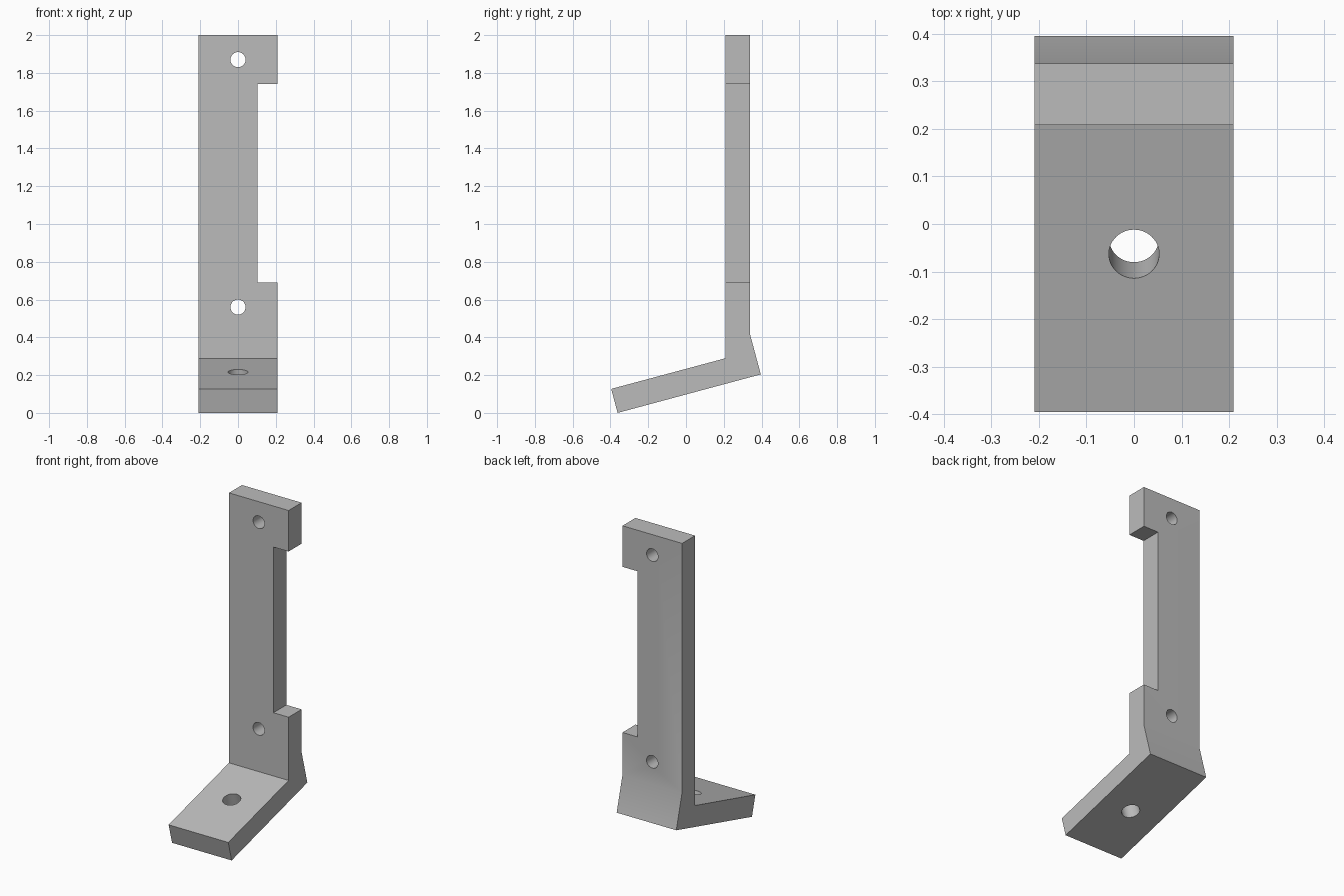
import bpy, bmesh, math
from mathutils import Vector

cube = bpy.data.objects.get("Cube")
if cube:
    bpy.data.objects.remove(cube, do_unlink=True)

WIDTH = 0.418
TILT = math.radians(15)

# Single grey finish
grey = bpy.data.materials.new("plain grey")
grey.use_nodes = True
colour = (0.5, 0.5, 0.5, 1)
grey.diffuse_color = colour
grey.node_tree.nodes["Principled BSDF"].inputs["Base Color"].default_value = colour

# Bracket body: bent side profile (y, z) extruded across the width
profile = [(-0.396, 0.127), (-0.362, 0), (0.396, 0.204), (0.338, 0.42),
           (0.338, 2), (0.208, 2), (0.208, 0.289)]
bm = bmesh.new()
face = bm.faces.new([bm.verts.new((-WIDTH / 2, y, z)) for y, z in profile])
extruded = bmesh.ops.extrude_face_region(bm, geom=[face])["geom"]
bmesh.ops.translate(bm, vec=(WIDTH, 0, 0),
                    verts=[v for v in extruded if isinstance(v, bmesh.types.BMVert)])
bmesh.ops.recalc_face_normals(bm, faces=bm.faces)
mesh = bpy.data.meshes.new("bracket")
bm.to_mesh(mesh)
bm.free()
bracket = bpy.data.objects.new("bracket", mesh)
bpy.context.collection.objects.link(bracket)
mesh.materials.append(grey)


def cut(cutter, name):
    """Subtract a helper object from the bracket and discard it."""
    cutter.name = name
    cutter.hide_render = True
    cutter.data.materials.append(grey)
    mod = bracket.modifiers.new(name, "BOOLEAN")
    mod.operation = "DIFFERENCE"
    mod.solver = "EXACT"
    mod.object = cutter
    bpy.context.view_layer.objects.active = bracket
    bpy.ops.object.modifier_apply(modifier=name)
    bpy.data.objects.remove(cutter, do_unlink=True)


def drill(name, centre, radius, angle):
    bpy.ops.mesh.primitive_cylinder_add(vertices=48, radius=radius, depth=0.4,
                                        location=centre, rotation=(angle, 0, 0))
    cut(bpy.context.object, name)


# Long notch in the left edge of the upright
low, high = Vector((0.103, 0, 0.69)), Vector((0.4, 0.6, 1.74))
bpy.ops.mesh.primitive_cube_add(size=1, location=(low + high) / 2)
bpy.context.object.scale = high - low
cut(bpy.context.object, "edge_notch")

# Screw holes in the upright, and a larger one square to the tilted foot
for name, z in (("lower_hole", 0.56), ("upper_hole", 1.87)):
    drill(name, (0, 0.273, z), 0.04, math.pi / 2)
drill("foot_hole", (0, -0.063, 0.216), 0.053, TILT)

# Smooth hole walls, sharp corners
bpy.ops.object.select_all(action="DESELECT")
bracket.select_set(True)
bpy.context.view_layer.objects.active = bracket
bpy.ops.object.shade_smooth_by_angle(angle=math.radians(30))
for edge_name in ("bracket",):
    bracket.data.name = edge_name
